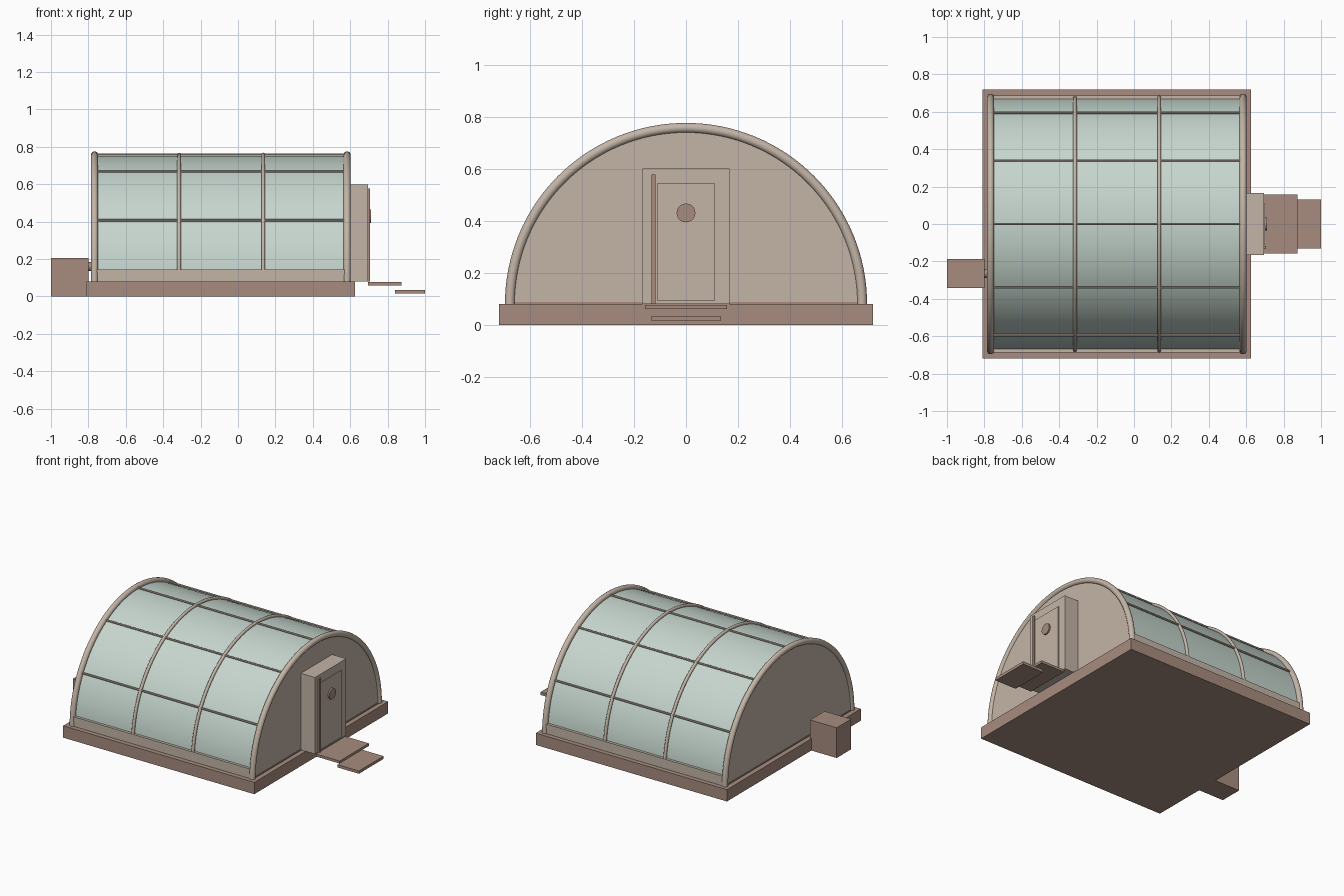
import bpy, bmesh, math
from mathutils import Vector

if "Cube" in bpy.data.objects:
    bpy.data.objects.remove(bpy.data.objects["Cube"])

BASE_Z = 0.08            # height of the floor, also the arch centre
X0, X1 = -0.767, 0.583   # end hoops


def material(name, rgb):
    m = bpy.data.materials.new(name)
    m.diffuse_color = (*rgb, 1)
    m.use_nodes = True
    m.node_tree.nodes["Principled BSDF"].inputs["Base Color"].default_value = m.diffuse_color
    return m


BROWN = material("brown", (0.386, 0.262, 0.212))
BEIGE = material("beige", (0.552, 0.462, 0.386))
GLASS = material("pale green glass", (0.565, 0.672, 0.617))


def finish(name, bm, mat, smooth=False):
    bmesh.ops.recalc_face_normals(bm, faces=bm.faces)
    me = bpy.data.meshes.new(name)
    bm.to_mesh(me)
    bm.free()
    me.materials.append(mat)
    ob = bpy.data.objects.new(name, me)
    bpy.context.collection.objects.link(ob)
    if smooth:
        bpy.ops.object.select_all(action='DESELECT')
        ob.select_set(True)
        bpy.context.view_layer.objects.active = ob
        bpy.ops.object.shade_smooth_by_angle(angle=math.radians(40))
    return ob


def box(name, x, y, z, mat):
    bm = bmesh.new()
    bmesh.ops.create_cube(bm, size=1)
    for v in bm.verts:
        v.co = [(a + b) / 2 + c * (b - a) for c, (a, b) in zip(v.co, (x, y, z))]
    return finish(name, bm, mat)


def rod(name, xa, xb, y, z, r, mat, sides=12):
    """Cylinder lying along x."""
    bm = bmesh.new()
    bmesh.ops.create_cone(bm, cap_ends=True, segments=sides, radius1=r, radius2=r, depth=xb - xa)
    for v in bm.verts:
        a, b, c = v.co
        v.co = (c + (xa + xb) / 2, y + a, z + b)
    return finish(name, bm, mat, True)


def arc(radius, x, start=0.0, steps=64):
    """Points of an arch from one side over the top to the other."""
    s = math.radians(start)
    return [Vector((x, radius * math.cos(t), BASE_Z + radius * math.sin(t)))
            for t in (s + (math.pi - 2 * s) * i / steps for i in range(steps + 1))]


def hoop(name, x, radius, r, sides=12):
    """Round tube bent along the arch."""
    bm = bmesh.new()
    rings = []
    for p in arc(radius, x):
        out = (p - Vector((x, 0, BASE_Z))).normalized()
        rings.append([bm.verts.new(p + out * r * math.cos(a) + Vector((r * math.sin(a), 0, 0)))
                      for a in (2 * math.pi * k / sides for k in range(sides))])
    for a, b in zip(rings, rings[1:]):
        for k in range(sides):
            n = (k + 1) % sides
            bm.faces.new((a[k], a[n], b[n], b[k]))
    bm.faces.new(rings[0])
    bm.faces.new(rings[-1])
    return finish(name, bm, BEIGE, True)


# Foundation slab
box("foundation", (-0.81, 0.625), (-0.718, 0.718), (0, BASE_Z), BROWN)

# Curved glazing
bm = bmesh.new()
left = [bm.verts.new(p) for p in arc(0.672, X0)]
right = [bm.verts.new(p) for p in arc(0.672, X1)]
for i in range(len(left) - 1):
    bm.faces.new((left[i], right[i], right[i + 1], left[i + 1]))
finish("glazing", bm, GLASS, True)

# End walls
for name, x, out in (("left_wall", X0, -1), ("right_wall", X1, 1)):
    bm = bmesh.new()
    inner = bm.faces.new([bm.verts.new(p) for p in arc(0.672, x - out * 0.008)])
    ext = bmesh.ops.extrude_face_region(bm, geom=[inner])
    for v in ext["geom"]:
        if isinstance(v, bmesh.types.BMVert):
            v.co.x = x + out * 0.006
    finish(name, bm, BEIGE)
    face = sorted((x, x + out * 0.01))
    box(name + "_sill", face, (-0.66, 0.66), (BASE_Z, 0.087), BROWN)

# End hoops and thinner intermediate ribs
hoop("left_hoop", X0, 0.677, 0.019, 16)
hoop("right_hoop", X1, 0.677, 0.019, 16)
for i, x in enumerate((-0.315, 0.135)):
    hoop(f"rib_{i + 1}", x, 0.678, 0.0105)

# Long glazing bars
for i, deg in enumerate((28.8, 60, 90, 120, 151.2)):
    t = math.radians(deg)
    rod(f"glazing_bar_{i + 1}", X0, X1, 0.679 * math.cos(t), BASE_Z + 0.679 * math.sin(t), 0.0065, BEIGE, 8)

# Low side boards
for name, s in (("front_kick_board", -1), ("back_kick_board", 1)):
    box(name, (X0, X1), sorted((s * 0.66, s * 0.687)), (BASE_Z, 0.145), BEIGE)

# Entrance porch with door, handle rail and porthole
box("porch", (0.575, 0.695), (-0.167, 0.167), (BASE_Z, 0.6), BEIGE)
box("door", (0.69, 0.701), (-0.11, 0.11), (0.092, 0.545), BEIGE)
box("door_rail", (0.69, 0.706), (-0.133, -0.117), (BASE_Z, 0.578), BROWN)
rod("porthole", 0.695, 0.711, 0, 0.43, 0.036, BROWN, 32)

# Entrance steps
box("upper_step", (0.695, 0.873), (-0.157, 0.157), (0.06, 0.077), BROWN)
box("lower_step", (0.84, 1.0), (-0.132, 0.132), (0.015, 0.034), BROWN)

# Service unit and its pipe into the wall
box("service_unit", (-1.0, -0.8), (-0.342, -0.187), (0, 0.205), BROWN)
rod("service_pipe", -0.81, X0, -0.264, 0.16, 0.024, BROWN, 16)
